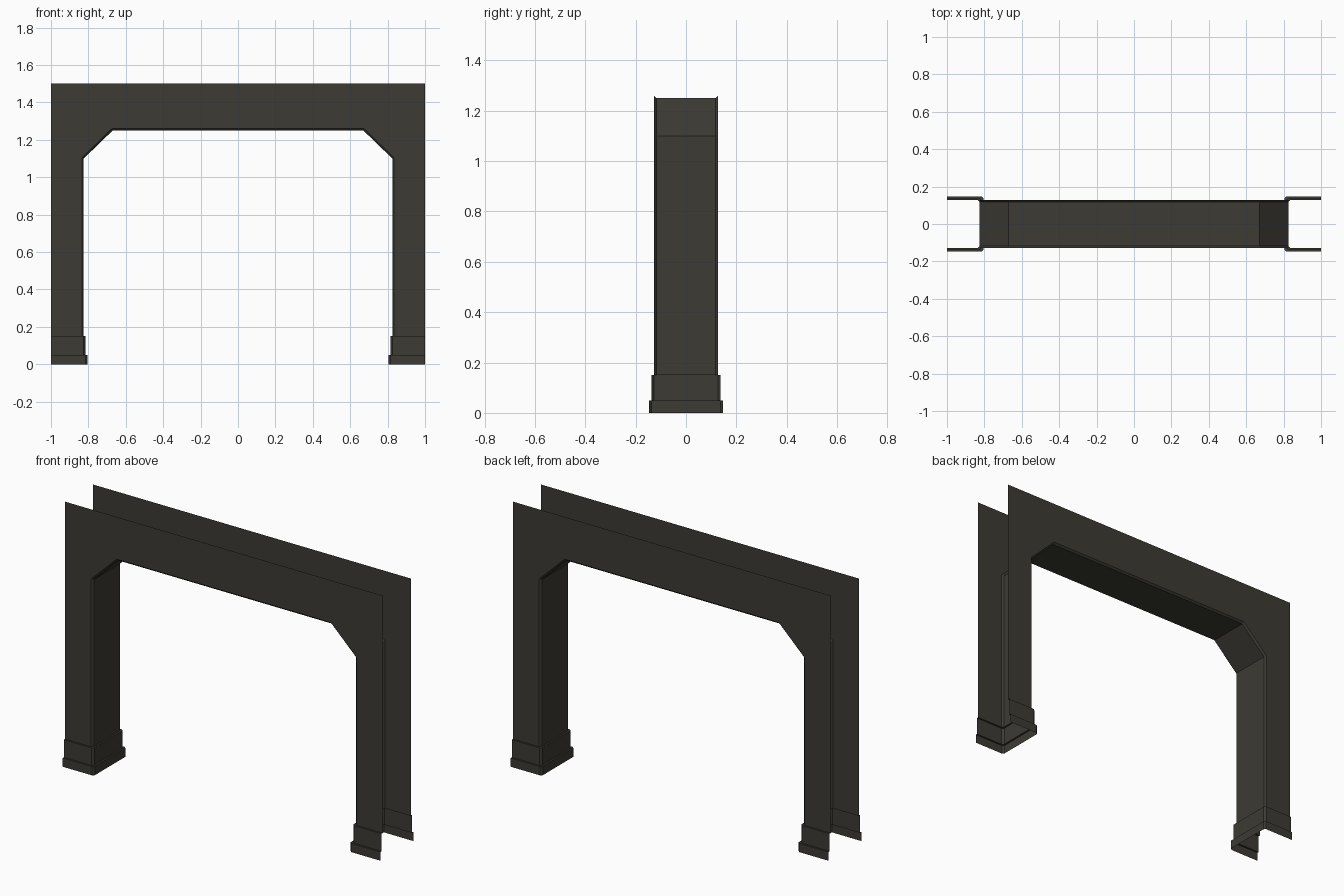
import bpy
import bmesh

if "Cube" in bpy.data.objects:
    bpy.data.objects.remove(bpy.data.objects["Cube"])

# One dark weathered colour for everything
paint = bpy.data.materials.new("dark_olive_grey")
paint.use_nodes = True
paint.diffuse_color = (0.045, 0.043, 0.034, 1)
bsdf = next(n for n in paint.node_tree.nodes if n.type == 'BSDF_PRINCIPLED')
bsdf.inputs["Base Color"].default_value = paint.diffuse_color
bsdf.inputs["Roughness"].default_value = 0.8

HALF_Y = 0.127     # half depth of the frame
INNER_X = 0.825    # half width of the opening
BEVEL = 0.01       # eased edge around the opening
PLINTH_TOP = 0.15


def skin(name, rows):
    """Open surface of quads stretched between matching rows of points."""
    bm = bmesh.new()
    grid = [[bm.verts.new(p) for p in row] for row in rows]
    for a, b in zip(grid, grid[1:]):
        for i in range(len(a) - 1):
            bm.faces.new((a[i], b[i], b[i + 1], a[i + 1]))
    mesh = bpy.data.meshes.new(name)
    bm.to_mesh(mesh)
    bm.free()
    mesh.materials.append(paint)
    obj = bpy.data.objects.new(name, mesh)
    bpy.context.collection.objects.link(obj)
    return obj


def mirrored(half):
    """Left-to-right path from its right-hand (+x) half, given top first."""
    return [(-x, z) for x, z in reversed(half)] + half


def at_depth(path, y):
    return [(x, y, z) for x, z in path]


# Frame: front plate, eased edge, reveal, eased edge, back plate
slant = BEVEL * 0.41
outline = mirrored([(1, 1.5), (1, 1.1), (1, PLINTH_TOP)])
plate_edge = mirrored([(0.67 + slant, 1.25 + BEVEL),
                       (INNER_X + BEVEL, 1.1 + slant),
                       (INNER_X + BEVEL, PLINTH_TOP)])
reveal = mirrored([(0.67, 1.25), (INNER_X, 1.1), (INNER_X, PLINTH_TOP)])
skin("arch_frame", [
    at_depth(outline, -HALF_Y),
    at_depth(plate_edge, -HALF_Y),
    at_depth(reveal, BEVEL - HALF_Y),
    at_depth(reveal, HALF_Y - BEVEL),
    at_depth(plate_edge, HALF_Y),
    at_depth(outline, HALF_Y),
])


# Stepped plinths wrapping three sides of each leg
def plinth(name, side):
    rows = []
    for step, z in ((0, PLINTH_TOP), (0.01, PLINTH_TOP), (0.01, 0.05),
                    (0.02, 0.05), (0.02, 0)):
        x, y = INNER_X - step, HALF_Y + step
        front = [(1, -y), (x + BEVEL, -y), (x, BEVEL - y)]
        plan = front + [(px, -py) for px, py in reversed(front)]
        row = [(side * px, py, z) for px, py in plan]
        rows.append(row if side < 0 else row[::-1])
    skin(name, rows)


plinth("left_plinth", 1)
plinth("right_plinth", -1)
